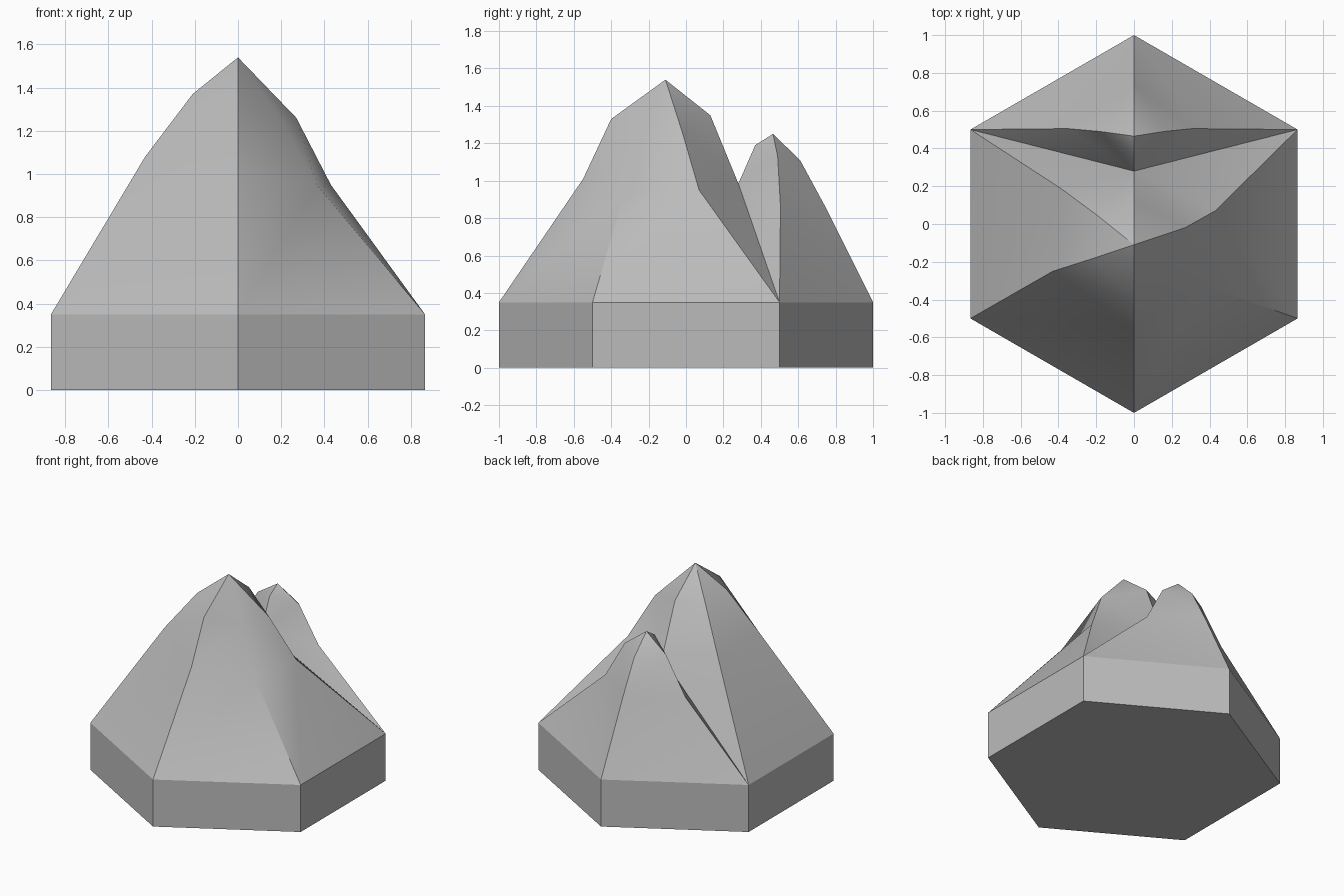
import bpy
import bmesh
from math import sin, cos, radians

if "Cube" in bpy.data.objects:
    bpy.data.objects.remove(bpy.data.objects["Cube"], do_unlink=True)

BASE_TOP = 0.35

# One plain stone colour for the whole tile
stone = bpy.data.materials.new("stone grey")
stone.use_nodes = True
color = (0.5, 0.5, 0.5, 1)
stone.diffuse_color = color
bsdf = next(n for n in stone.node_tree.nodes if n.type == 'BSDF_PRINCIPLED')
bsdf.inputs["Base Color"].default_value = color


def finish(bm, name, smooth):
    bmesh.ops.recalc_face_normals(bm, faces=bm.faces)
    mesh = bpy.data.meshes.new(name)
    bm.to_mesh(mesh)
    bm.free()
    mesh.materials.append(stone)
    obj = bpy.data.objects.new(name, mesh)
    bpy.context.collection.objects.link(obj)
    bpy.ops.object.select_all(action='DESELECT')
    bpy.context.view_layer.objects.active = obj
    obj.select_set(True)
    if smooth:
        bpy.ops.object.shade_smooth_by_angle(angle=radians(30))
    return obj


def corner(degrees, z=BASE_TOP):
    return (cos(radians(degrees)), sin(radians(degrees)), z)


# Hexagonal base slab
bm = bmesh.new()
ring = [bm.verts.new(corner(30 + 60 * i, 0)) for i in range(6)]
bottom = bm.faces.new(ring)
top = bmesh.ops.extrude_face_region(bm, geom=[bottom])["geom"]
for v in top:
    if isinstance(v, bmesh.types.BMVert):
        v.co.z = BASE_TOP
finish(bm, "base_slab", False)


def build_peak(name, apex, ridges):
    """Skin a peak between ridges, each listed from foot to shoulder."""
    bm = bmesh.new()
    tip = bm.verts.new(apex)
    rows = [[bm.verts.new(p) for p in ridge] for ridge in ridges]
    for a, b in zip(rows, rows[1:] + rows[:1]):
        # Ridges meet the valley rib, which has no foot on the slab
        i, j = len(a) - 1, len(b) - 1
        bm.faces.new((a[i], b[j], tip))
        while i and j:
            bm.faces.new((a[i - 1], b[j - 1], b[j], a[i]))
            i, j = i - 1, j - 1
        if i:
            bm.faces.new((a[i - 1], b[j], a[i]))
        elif j:
            bm.faces.new((a[i], b[j - 1], b[j]))
    bmesh.ops.triangulate(bm, faces=[f for f in bm.faces if len(f.verts) == 4])
    bmesh.ops.recalc_face_normals(bm, faces=bm.faces)
    if sum(f.normal.z for f in bm.faces) < 0:
        bmesh.ops.reverse_faces(bm, faces=bm.faces)
    return finish(bm, name, True)


valley = (0, 0.28, 0.985)

# Tall front peak
build_peak("main_peak", (0, -0.11, 1.54), [
    [corner(-90), (0, -0.55, 1.01), (0, -0.40, 1.33)],
    [corner(-30), (0.365, -0.325, 0.95), (0.195, -0.22, 1.26)],
    [corner(30), (0.43, 0.07, 0.95), (0.27, -0.02, 1.26)],
    [valley, (0, 0.13, 1.35)],
    [corner(150), (-0.39, 0.19, 1.08), (-0.20, 0.05, 1.33)],
    [corner(210), (-0.43, -0.25, 1.08), (-0.21, -0.18, 1.37)],
])

# Lower back peak
build_peak("back_peak", (0, 0.465, 1.25), [
    [corner(90), (0, 0.74, 0.87), (0, 0.61, 1.11)],
    [corner(150), (-0.35, 0.505, 0.866), (-0.18, 0.49, 1.13)],
    [valley, (0, 0.37, 1.19)],
    [corner(30), (0.31, 0.505, 0.86), (0.16, 0.49, 1.13)],
])
